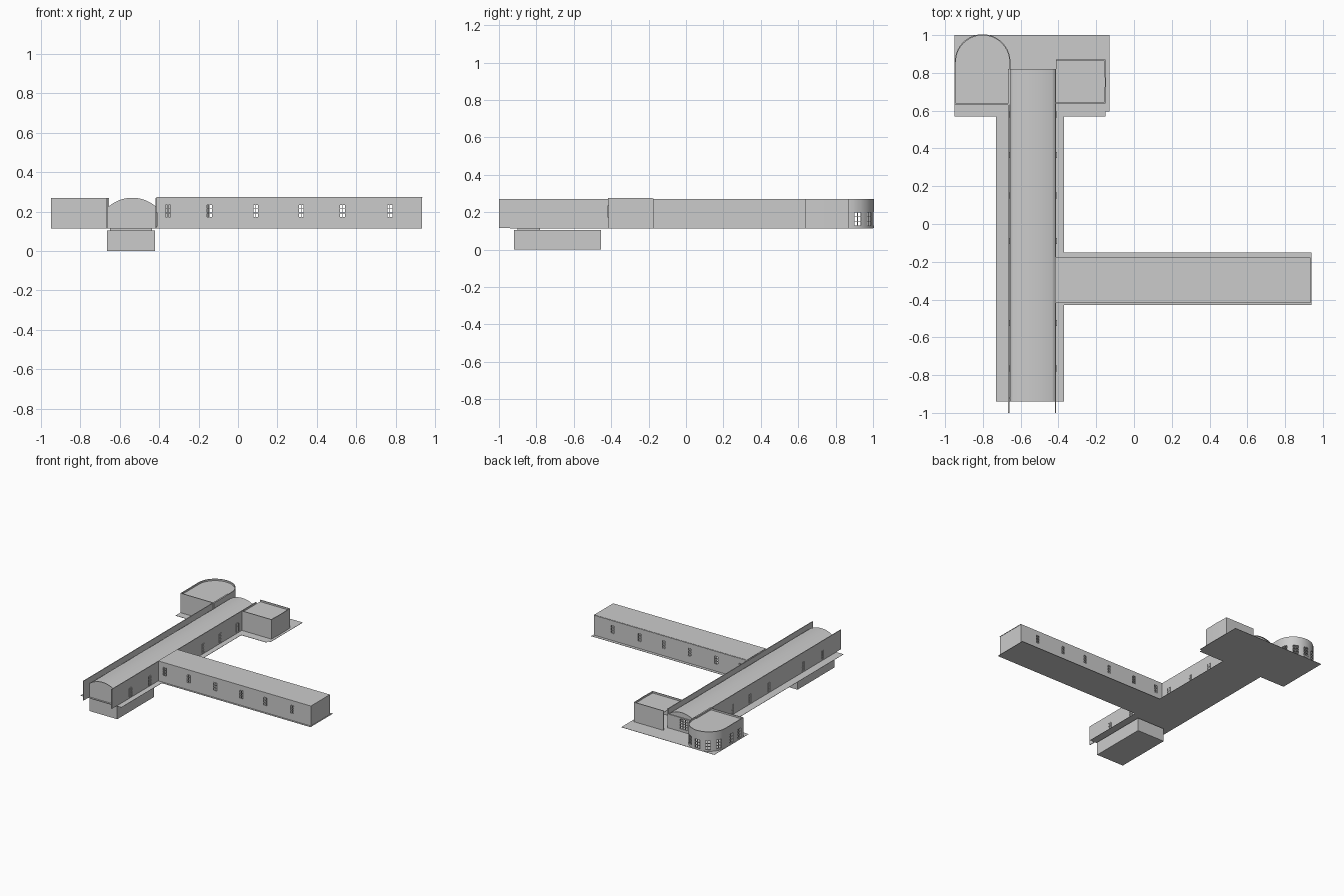
import bpy, bmesh
from math import sin, cos, pi, atan2, hypot
from mathutils import Matrix, Vector

if "Cube" in bpy.data.objects:
    bpy.data.objects.remove(bpy.data.objects["Cube"])

Z0, T = 0.115, 0.006            # floor level, wall thickness


def finish(name, bm, smooth=False):
    me = bpy.data.meshes.new(name)
    bm.to_mesh(me)
    bm.free()
    ob = bpy.data.objects.new(name, me)
    bpy.context.collection.objects.link(ob)
    if smooth:
        bpy.ops.object.select_all(action='DESELECT')
        ob.select_set(True)
        bpy.context.view_layer.objects.active = ob
        bpy.ops.object.shade_smooth_by_angle(angle=0.6)
    return ob


def add_box(bm, lo, hi, mat=Matrix()):
    lo, hi = Vector(lo), Vector(hi)
    m = mat @ Matrix.Translation((lo + hi) / 2) @ Matrix.Diagonal((*(hi - lo), 1))
    bmesh.ops.create_cube(bm, size=1, matrix=m)


def box(name, lo, hi):
    bm = bmesh.new()
    add_box(bm, lo, hi)
    return finish(name, bm)


def slab(name, pts, z, t=0.002):
    bm = bmesh.new()
    f = bm.faces.new([bm.verts.new((x, y, z)) for x, y in pts])
    r = bmesh.ops.extrude_face_region(bm, geom=[f])
    bmesh.ops.translate(bm, vec=(0, 0, -t),
                        verts=[v for v in r['geom'] if isinstance(v, bmesh.types.BMVert)])
    bmesh.ops.recalc_face_normals(bm, faces=bm.faces[:])
    return finish(name, bm)


def wall(name, path, z1, holes=(), w=0.03, zh=(0.13, 0.2), grid=(2, 3), pane=False):
    """Wall sheet along a plan path; holes are distances along it, each with a barred frame."""
    cum = [0]
    for a, b in zip(path, path[1:]):
        cum.append(cum[-1] + hypot(b[0] - a[0], b[1] - a[1]))

    def at(s):
        i = max(0, min(len(path) - 2, sum(c <= s + 1e-7 for c in cum) - 1))
        k = (s - cum[i]) / (cum[i + 1] - cum[i])
        a, b = Vector(path[i]), Vector(path[i + 1])
        return a.lerp(b, k), atan2(b.y - a.y, b.x - a.x)

    edges = sorted(set(round(s, 5) for s in cum + [h + d * w / 2 for h in holes for d in (-1, 1)]))
    levels = [Z0, *zh, z1] if holes else [Z0, z1]
    bm = bmesh.new()
    cols = [[bm.verts.new((*at(s)[0], z)) for z in levels] for s in edges]
    for i in range(len(edges) - 1):
        mid = (edges[i] + edges[i + 1]) / 2
        for j in range(len(levels) - 1):
            if j == 1 and any(abs(mid - h) < w / 2 for h in holes):
                continue
            bm.faces.new((cols[i][j], cols[i + 1][j], cols[i + 1][j + 1], cols[i][j + 1]))
    bmesh.ops.remove_doubles(bm, verts=bm.verts[:], dist=1e-5)
    bmesh.ops.solidify(bm, geom=bm.faces[:], thickness=T)
    bmesh.ops.recalc_face_normals(bm, faces=bm.faces[:])
    finish(name, bm, True)
    if not holes:
        return
    # window frames
    bm = bmesh.new()
    b, d = 0.0015, 0.004
    for h in holes:
        p, ang = at(h)
        m = Matrix.Translation((*p, 0)) @ Matrix.Rotation(ang, 4, 'Z')
        for i in range(grid[0] + 1):
            x = -w / 2 + w * i / grid[0]
            add_box(bm, (x - b, -d, zh[0]), (x + b, d, zh[1]), m)
        for j in range(grid[1] + 1):
            z = zh[0] + (zh[1] - zh[0]) * j / grid[1]
            add_box(bm, (-w / 2, -d, z - b), (w / 2, d, z + b), m)
        if pane:
            add_box(bm, (-w / 2, -0.001, zh[0]), (w / 2, 0.001, zh[1]), m)
    finish(name + "_windows", bm)


# ground plate and lower cellar block
slab("floor_plate", [(-0.95, 1), (-0.95, 0.57), (-0.73, 0.57), (-0.73, -0.94), (-0.37, -0.94),
                     (-0.37, -0.43), (0.94, -0.43), (0.94, -0.15), (-0.37, -0.15), (-0.37, 0.57),
                     (-0.15, 0.57), (-0.15, 0.595), (-0.13, 0.595), (-0.13, 1)], Z0)
box("cellar", (-0.665, -0.92, 0), (-0.42, -0.455, 0.105))
box("cellar_cap", (-0.65, -0.9, 0.105), (-0.435, -0.78, Z0 - 0.002))

# main hall side walls, standing higher than the vault edges
XL, XR = -0.66, -0.412
rows = [-0.765, -0.525, -0.09, 0.15, 0.365, 0.58]
for side, x in (("left", XL), ("right", XR)):
    wall("hall_wall_" + side, [(x, -1), (x, 0.82)], 0.27, [y + 1 for y in rows],
         0.028, (0.125, 0.195), (2, 3), True)

# barrel vault with end gables
XC, HW, ZS, RISE = (XL + XR) / 2, 0.12, 0.225, 0.045
R = (HW ** 2 + RISE ** 2) / (2 * RISE)
A = atan2(HW, R - RISE)
arc = [(XC + R * sin(a), ZS + RISE - R + R * cos(a)) for a in (A * (i / 12 - 1) for i in range(25))]
bm = bmesh.new()
sec = [[bm.verts.new((x, y, z)) for x, z in arc] for y in (-0.94, 0.82)]
for i in range(24):
    bm.faces.new((sec[0][i], sec[0][i + 1], sec[1][i + 1], sec[1][i]))
bmesh.ops.solidify(bm, geom=bm.faces[:], thickness=0.012)
bmesh.ops.recalc_face_normals(bm, faces=bm.faces[:])
finish("hall_vault", bm, True)
for nm, y, holes in (("front", -0.925, ()), ("back", 0.81, (0.11,))):
    wall("hall_end_" + nm, [(XL, y), (XR, y)], ZS, holes, 0.065, (0.135, 0.215), (3, 4))
    bm = bmesh.new()
    bm.faces.new([bm.verts.new((x, y, z)) for x, z in arc])
    finish("hall_gable_" + nm, bm)

# long side wing
wx = [-0.355, -0.145, 0.09, 0.32, 0.53, 0.77]
for nm, y in (("front", -0.415), ("back", -0.18)):
    wall("wing_wall_" + nm, [(XR, y), (0.932, y)], 0.273, [x - XR for x in wx],
         0.027, (0.172, 0.234))
wall("wing_end", [(0.932, -0.415), (0.932, -0.18)], 0.273)
slab("wing_roof", [(XR, -0.417), (0.934, -0.417), (0.934, -0.178), (XR, -0.178)], 0.275, 0.004)

# square side room with parapet
room = [(XR, 0.637), (-0.152, 0.637), (-0.148, 0.75), (-0.152, 0.872), (XR, 0.872)]
wall("side_room_wall", room, 0.27)
slab("side_room_roof", room, 0.257)

# round-ended room: straight sides, half-circle back, ring of windows
cx, cy, r = -0.8015, 0.857, 0.1415
bend = [(cx - r * cos(pi * i / 32), cy + r * sin(pi * i / 32)) for i in range(33)]
apse = [(XL, 0.637), (cx - r, 0.637)] + bend + [(XL, 0.637)]
start = 2 * r + cy - 0.637
holes = [2 * r + 0.05, 2 * r + 0.15]
holes += [start + r * a * pi / 180 for a in (25, 57.5, 90, 122.5, 155)]
wall("round_room_wall", apse, 0.27, holes, 0.042, (0.128, 0.2), (2, 3))
slab("round_room_roof", [(cx - r, 0.637)] + bend + [(XL, 0.637)], 0.257)
